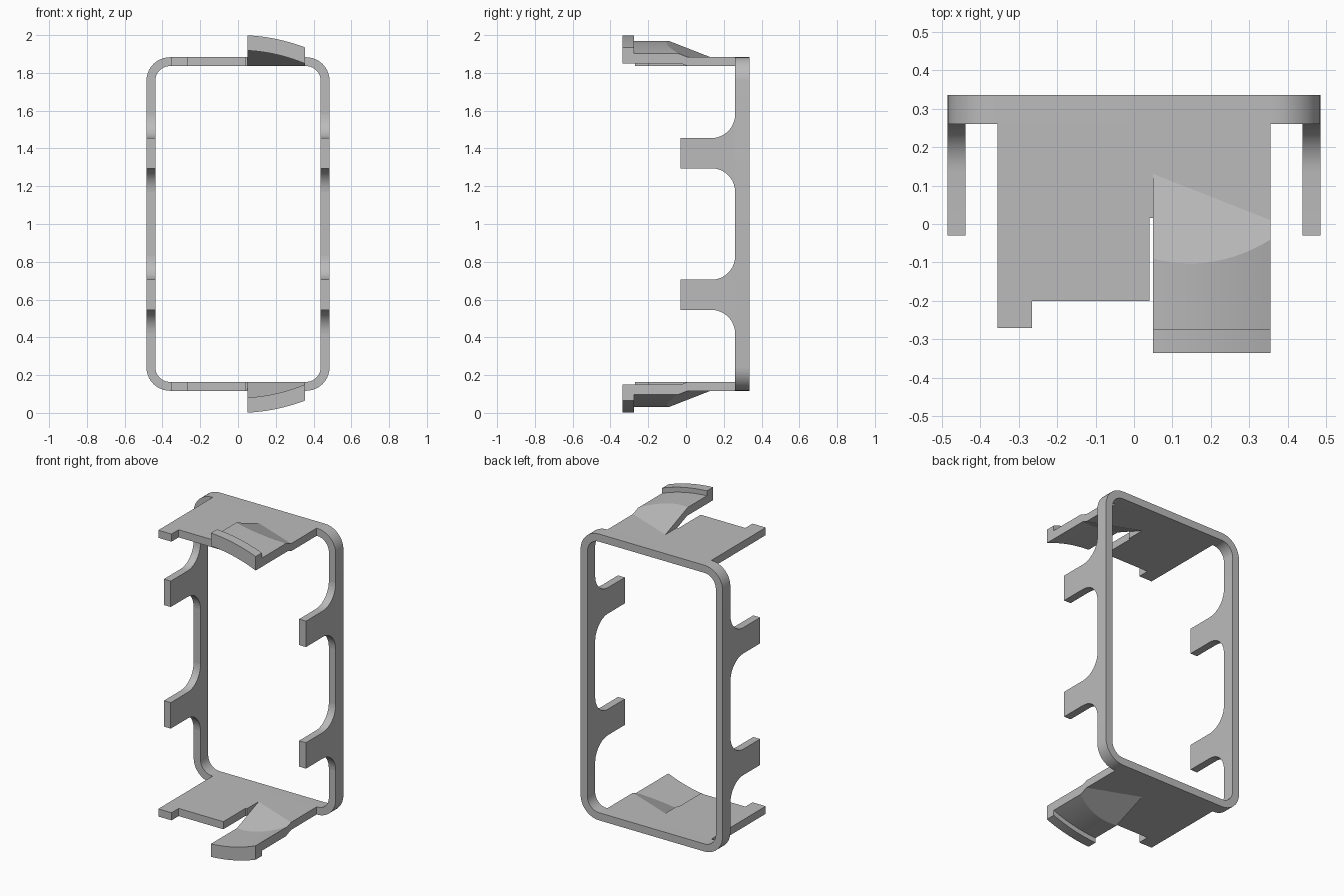
import bpy, bmesh
from math import sqrt, sin, cos, pi
from mathutils import Vector

if "Cube" in bpy.data.objects:
    bpy.data.objects.remove(bpy.data.objects["Cube"], do_unlink=True)

grey = bpy.data.materials.new("plain grey")
grey.use_nodes = True
COLOUR = (0.5, 0.5, 0.5, 1)
grey.diffuse_color = COLOUR
grey.node_tree.nodes["Principled BSDF"].inputs["Base Color"].default_value = COLOUR

W, TOP, T = 0.485, 1.883, 0.047      # half width, top of frame, wall thickness
BACK, MID, CORNER = 0.335, 0.26, 0.125
X0, X1 = 0.05, 0.355                 # hook extent across the plate


def loft(name, rings, closed=False):
    """Skin a list of equal-length point rings, with end caps unless closed."""
    bm = bmesh.new()
    rows = [[bm.verts.new(p) for p in ring] for ring in rings]
    n = len(rows[0])
    pairs = list(zip(rows, rows[1:])) + ([(rows[-1], rows[0])] if closed else [])
    for a, b in pairs:
        for i in range(n):
            j = (i + 1) % n
            bm.faces.new((a[i], a[j], b[j], b[i]))
    if not closed:
        bm.faces.new(rows[0])
        bm.faces.new(rows[-1])
    bmesh.ops.recalc_face_normals(bm, faces=bm.faces)
    mesh = bpy.data.meshes.new(name)
    bm.to_mesh(mesh)
    bm.free()
    ob = bpy.data.objects.new(name, mesh)
    bpy.context.collection.objects.link(ob)
    mesh.materials.append(grey)
    bpy.ops.object.select_all(action='DESELECT')
    ob.select_set(True)
    bpy.context.view_layer.objects.active = ob
    bpy.ops.object.shade_smooth_by_angle(angle=0.35)
    return ob


def arc(cx, cy, r, start, end, steps=10):
    return [(cx + r * cos(start + (end - start) * i / steps),
             cy + r * sin(start + (end - start) * i / steps)) for i in range(steps + 1)]


def rounded(inset):
    """Rounded rectangle of the frame, around z = 1."""
    r = CORNER - inset
    cx, cz = W - CORNER, TOP - 1 - CORNER
    pts = []
    for k, (sx, sz) in enumerate([(1, 1), (-1, 1), (-1, -1), (1, -1)]):
        pts += arc(sx * cx, 1 + sz * cz, r, k * pi / 2, (k + 1) * pi / 2)
    return pts


def mirror_z(ob):
    """Mirror a part about the middle height of the model."""
    pivot = bpy.data.objects.get("mirror_centre")
    if not pivot:
        pivot = bpy.data.objects.new("mirror_centre", None)
        pivot.location = (0, 0, 1)
        pivot.hide_render = True
        bpy.context.collection.objects.link(pivot)
    mod = ob.modifiers.new("mirror", 'MIRROR')
    mod.use_axis = (False, False, True)
    mod.use_mirror_merge = False
    mod.mirror_object = pivot


# Rounded rectangular frame at the back
outer, inner = rounded(0), rounded(T)
sections = [[(a[0], MID, a[1]), (a[0], BACK, a[1]), (b[0], BACK, b[1]), (b[0], MID, b[1])]
            for a, b in zip(outer, inner)]
loft("frame", sections, closed=True)

# Side arms with filleted roots
LOW, HIGH, R = 1.295, 1.455, 0.125
arm = ([(-0.03, LOW)] + arc(MID - R, LOW - R, R, pi / 2, 0)
       + arc(MID - R, HIGH + R, R, 0, -pi / 2) + [(-0.03, HIGH)])
for side, s in (("left", 1), ("right", -1)):
    ob = loft(side + "_arms", [[(s * x, y, z) for y, z in arm] for x in (W - T, W)])
    mirror_z(ob)

# Flat plates with a corner tab and a slit beside the hook
outline = [(-X1, MID), (-X1, -0.27), (-0.265, -0.27), (-0.265, -0.2),
           (0.04, -0.2), (0.04, 0.015), (X0, 0.015), (X0, MID)]
mirror_z(loft("plates", [[(x, y, z) for x, y in outline] for z in (TOP - T, TOP)]))


# Arched hooks: ramp rising out of the plate to a curved, lipped end
def hook_section(x):
    lip, top, under = (1 + sqrt(r * r - x * x) for r in (1.0, 0.97, 0.92))
    base = 0.13 - 0.12 * (x - X0) / (X1 - X0)
    crest = base - (top - TOP) / 0.39
    under_crest = base - (under - TOP + T) / 0.39
    profile = [(-0.335, lip), (-0.275, lip), (-0.275, top), (crest, top), (base, TOP),
               (MID, TOP), (MID, TOP - T), (base, TOP - T), (under_crest, under), (-0.335, under)]
    return [(x, y, z) for y, z in profile]


STEPS = 16
mirror_z(loft("hooks", [hook_section(X0 + (X1 - X0) * i / STEPS) for i in range(STEPS + 1)]))
